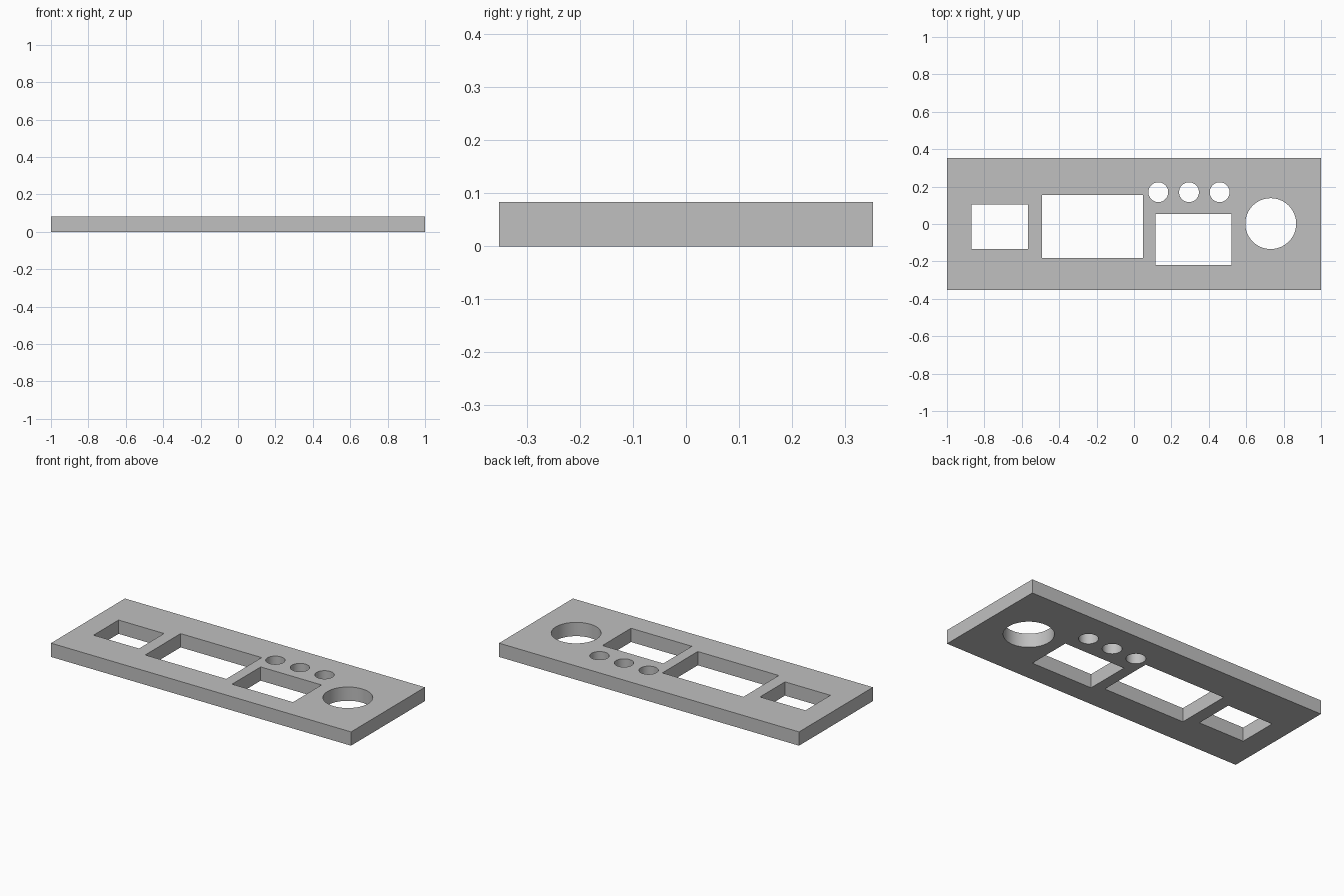
import bpy
import bmesh
from math import cos, sin, tau, radians
from mathutils import Vector

default = bpy.data.objects.get("Cube")
if default:
    bpy.data.objects.remove(default, do_unlink=True)

THICKNESS = 0.083

grey = bpy.data.materials.new("plain grey")
grey.use_nodes = True
colour = (0.53, 0.53, 0.53, 1)
grey.diffuse_color = colour
grey.node_tree.nodes["Principled BSDF"].inputs["Base Color"].default_value = colour


def rectangle(x0, x1, y0, y1):
    return [(x0, y0), (x1, y0), (x1, y1), (x0, y1)]


def circle(x, y, radius, sides=64):
    return [(x + radius * cos(tau * i / sides), y + radius * sin(tau * i / sides))
            for i in range(sides)]


# Outer edge, three rectangular windows, round opening and three button holes
outlines = [
    rectangle(-1, 1, -0.352, 0.352),
    rectangle(-0.869, -0.566, -0.134, 0.104),
    rectangle(-0.491, 0.049, -0.182, 0.155),
    rectangle(0.114, 0.52, -0.219, 0.053),
    circle(0.731, 0.002, 0.136),
]
outlines += [circle(x, 0.17, 0.053) for x in (0.13, 0.294, 0.458)]

# Fill between the outlines, then raise to the plate thickness
bm = bmesh.new()
for points in outlines:
    verts = [bm.verts.new((x, y, 0)) for x, y in points]
    for a, b in zip(verts, verts[1:] + verts[:1]):
        bm.edges.new((a, b))
bmesh.ops.triangle_fill(bm, edges=bm.edges[:], use_beauty=True, normal=Vector((0, 0, 1)))
raised = bmesh.ops.extrude_face_region(bm, geom=bm.faces[:])["geom"]
bmesh.ops.translate(bm, vec=(0, 0, THICKNESS),
                    verts=[g for g in raised if isinstance(g, bmesh.types.BMVert)])
bmesh.ops.recalc_face_normals(bm, faces=bm.faces[:])

mesh = bpy.data.meshes.new("panel")
bm.to_mesh(mesh)
bm.free()
mesh.materials.append(grey)
panel = bpy.data.objects.new("panel", mesh)
bpy.context.collection.objects.link(panel)

# Smooth hole walls with crisp rims
bpy.ops.object.select_all(action='DESELECT')
panel.select_set(True)
bpy.context.view_layer.objects.active = panel
bpy.ops.object.shade_smooth_by_angle(angle=radians(30))
